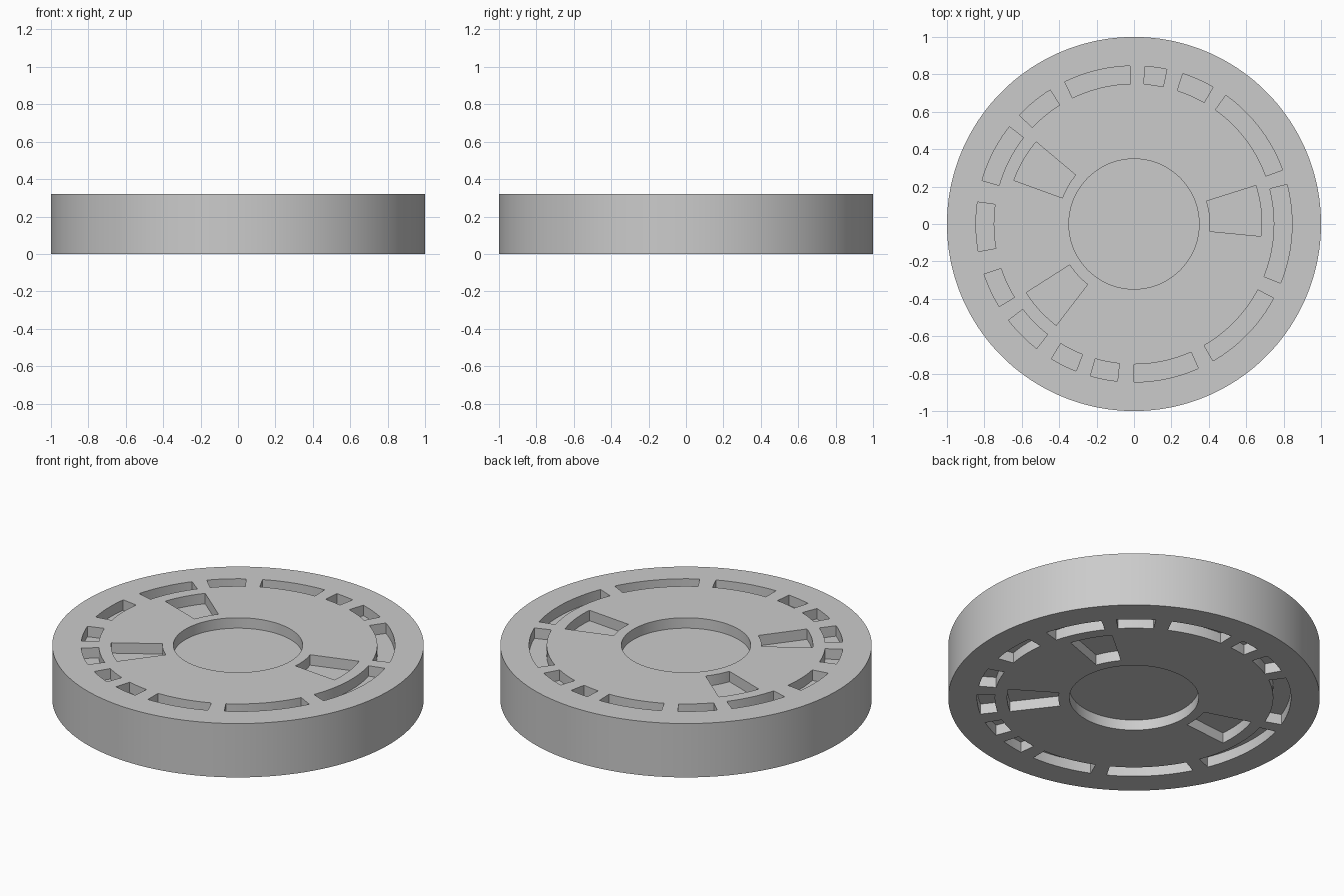
import bpy, bmesh, math

cube = bpy.data.objects.get("Cube")
if cube:
    bpy.data.objects.remove(cube, do_unlink=True)

HEIGHT, BEVEL, DEPTH, SEGMENTS = 0.32, 0.043, 0.062, 180

# Angular spans in degrees: ring of slots and three wide pockets
SLOTS = [(91.5, 116), (122, 136.5), (142, 164), (172, 190), (198.5, 211.5),
         (217.5, 232), (238.5, 248.5), (254, 264), (270, 294), (300, 332),
         (338, 374.5), (20, 54.5), (60, 72), (78, 86)]
POCKETS = [(-5.5, 17.5), (140, 160), (212.5, 232.5)]

grey = bpy.data.materials.new("plain grey")
grey.use_nodes = True
COLOUR = (0.6, 0.6, 0.6, 1)
grey.diffuse_color = COLOUR
grey.node_tree.nodes["Principled BSDF"].inputs["Base Color"].default_value = COLOUR


def make_object(name, bm):
    bmesh.ops.recalc_face_normals(bm, faces=bm.faces)
    mesh = bpy.data.meshes.new(name)
    bm.to_mesh(mesh)
    bm.free()
    mesh.materials.append(grey)
    obj = bpy.data.objects.new(name, mesh)
    bpy.context.collection.objects.link(obj)
    return obj


def add_prism(bm, outline, z0, z1):
    """Closed upright prism over a flat outline."""
    low = [bm.verts.new((x, y, z0)) for x, y in outline]
    high = [bm.verts.new((x, y, z1)) for x, y in outline]
    bm.faces.new(low[::-1])
    bm.faces.new(high)
    for i in range(len(low)):
        j = (i + 1) % len(low)
        bm.faces.new((low[i], low[j], high[j], high[i]))


def arc(radius, start, end):
    steps = max(3, round((end - start) / 2))
    angles = [math.radians(start + (end - start) * i / steps) for i in range(steps + 1)]
    return [(radius * math.cos(a), radius * math.sin(a)) for a in angles]


def sector(inner, outer, span):
    return arc(outer, *span) + arc(inner, *span)[::-1]


# Disc with bevelled rims
bm = bmesh.new()
add_prism(bm, arc(1, 0, 360)[:-1], 0, HEIGHT)
rims = [e for e in bm.edges if abs(e.verts[0].co.z - e.verts[1].co.z) < 1e-6]
bmesh.ops.bevel(bm, geom=rims, offset=BEVEL, segments=1, affect='EDGES')
disc = make_object("disc", bm)

# Recesses: the underside is the top pattern turned over about the y axis
bm = bmesh.new()
outlines = [sector(0.75, 0.845, s) for s in SLOTS]
outlines += [sector(0.407, 0.683, s) for s in POCKETS]
outlines.append(arc(0.348, 0, 360)[:-1])
for outline in outlines:
    add_prism(bm, outline, HEIGHT - DEPTH, HEIGHT + 0.1)
    add_prism(bm, [(-x, y) for x, y in outline], -0.1, DEPTH)
cutter = make_object("recess_cutter", bm)
cutter.hide_render = True

# Cut, apply and tidy
cut = disc.modifiers.new("recesses", 'BOOLEAN')
cut.operation = 'DIFFERENCE'
cut.solver = 'EXACT'
cut.object = cutter
bpy.ops.object.select_all(action='DESELECT')
bpy.context.view_layer.objects.active = disc
disc.select_set(True)
bpy.ops.object.modifier_apply(modifier=cut.name)
bpy.data.objects.remove(cutter, do_unlink=True)
bpy.ops.object.shade_smooth_by_angle(angle=math.radians(30))
